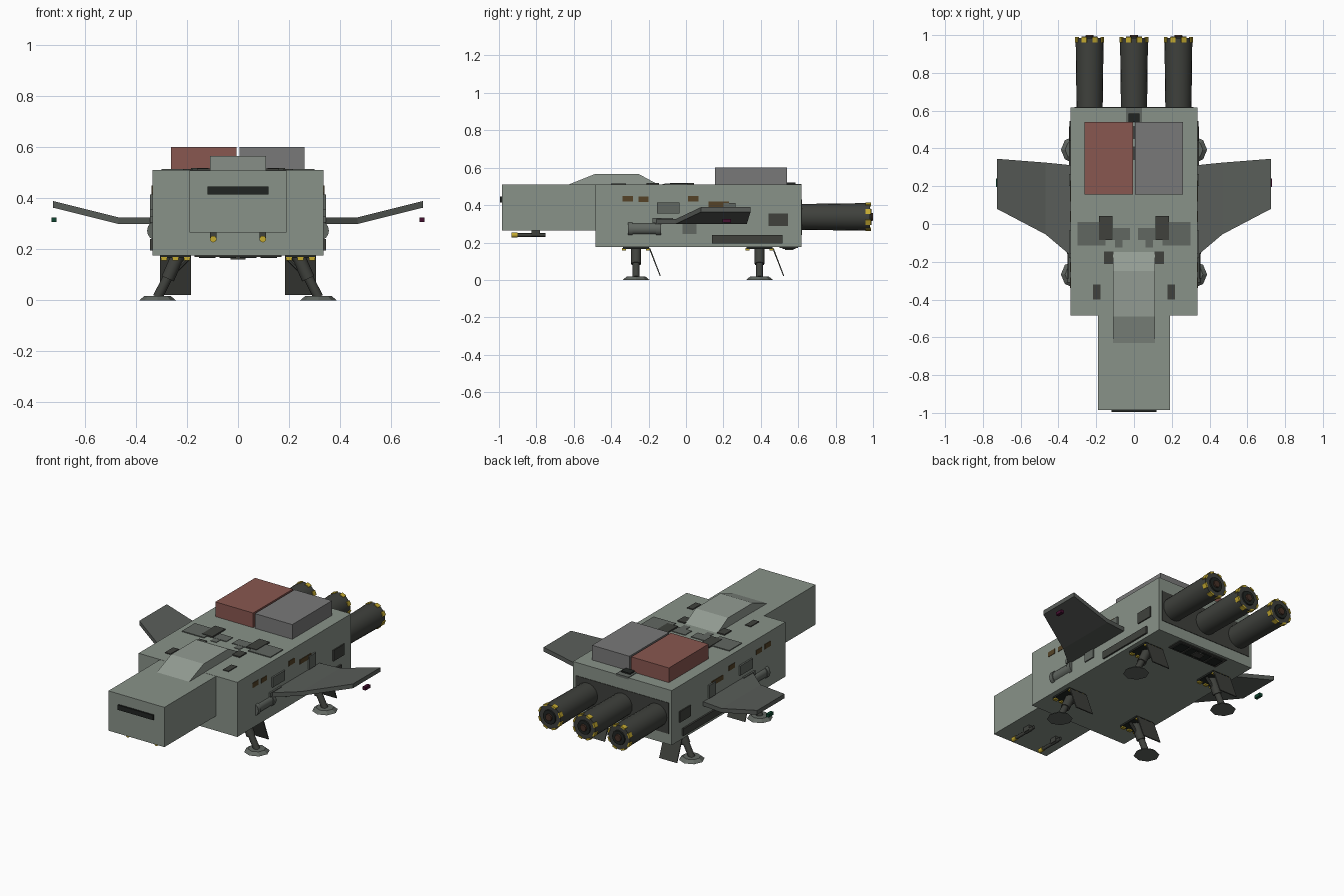
import bpy, bmesh, math
from mathutils import Vector, Matrix

if "Cube" in bpy.data.objects:
    bpy.data.objects.remove(bpy.data.objects["Cube"])


def mat(name, *rgb):
    m = bpy.data.materials.new(name)
    m.diffuse_color = (*rgb, 1)
    m.use_nodes = True
    m.node_tree.nodes["Principled BSDF"].inputs["Base Color"].default_value = m.diffuse_color
    return m


HULL = mat("hull_green", 0.25, 0.29, 0.25)
PANEL = mat("panel_grey", 0.12, 0.135, 0.12)
WING = mat("wing_grey", 0.10, 0.11, 0.10)
DARK = mat("dark_metal", 0.05, 0.053, 0.046)
BLACK = mat("black", 0.015, 0.018, 0.016)
YELLOW = mat("hazard_yellow", 0.55, 0.40, 0.03)
BROWN = mat("window_brown", 0.09, 0.055, 0.02)
RED = mat("cargo_red", 0.25, 0.095, 0.08)
GREY = mat("cargo_grey", 0.19, 0.19, 0.19)
RUST = mat("nozzle_rust", 0.06, 0.03, 0.02)
GLASS = mat("canopy_green", 0.29, 0.33, 0.29)


def finish(bm, name, m, smooth=False):
    bmesh.ops.recalc_face_normals(bm, faces=bm.faces)
    me = bpy.data.meshes.new(name)
    bm.to_mesh(me)
    bm.free()
    me.materials.append(m)
    ob = bpy.data.objects.new(name, me)
    bpy.context.collection.objects.link(ob)
    if smooth:
        bpy.ops.object.select_all(action='DESELECT')
        ob.select_set(True)
        bpy.context.view_layer.objects.active = ob
        bpy.ops.object.shade_smooth_by_angle(angle=math.radians(40))
    return ob


def box(name, x, y, z, m):
    """Box from (min, max) pairs."""
    bm = bmesh.new()
    lo, hi = zip(x, y, z)
    size = [b - a for a, b in zip(lo, hi)]
    mid = [(a + b) / 2 for a, b in zip(lo, hi)]
    bmesh.ops.create_cube(bm, size=1, matrix=Matrix.Translation(mid) @ Matrix.Diagonal((*size, 1)))
    return finish(bm, name, m)


def pair(name, x, y, z, m):
    """Box on the right and its mirror image on the left."""
    box(name + "_right", x, y, z, m)
    box(name + "_left", (-x[1], -x[0]), y, z, m)


def rod(name, a, b, r1, r2, m, n=16, smooth=True):
    a, b = Vector(a), Vector(b)
    d = b - a
    bm = bmesh.new()
    M = Matrix.Translation((a + b) / 2) @ d.to_track_quat('Z', 'Y').to_matrix().to_4x4()
    bmesh.ops.create_cone(bm, cap_ends=True, segments=n, radius1=r1, radius2=r2, depth=d.length, matrix=M)
    return finish(bm, name, m, smooth)


def loft(name, sections, m):
    """Closed solid through equal-length sections."""
    bm = bmesh.new()
    rings = [[bm.verts.new(p) for p in s] for s in sections]
    n = len(rings[0])
    for r, q in zip(rings, rings[1:]):
        for i in range(n):
            bm.faces.new((r[i], r[(i + 1) % n], q[(i + 1) % n], q[i]))
    bm.faces.new(rings[0])
    bm.faces.new(rings[-1])
    return finish(bm, name, m)


# hull, nose and canopy
box("main_hull", (-.335, .335), (-.485, .617), (.175, .51), HULL)
box("nose", (-.19, .19), (-.985, -.48), (.265, .509), HULL)
box("nose_window", (-.12, .12), (-.995, -.98), (.415, .445), BLACK)
canopy = [(-.64, .505), (-.49, .565), (-.25, .565), (-.14, .505)]
loft("canopy", [[(x, y, z) for y, z in canopy] for x in (-.11, .11)], GLASS)

# cargo boxes
box("cargo_box_left", (-.262, -.006), (.155, .54), (.505, .6), RED)
box("cargo_box_right", (.006, .26), (.155, .54), (.505, .6), GREY)

# wings: flat root, raised outer panel, with separate tip lights
for s, side in ((1, "right"), (-1, "left")):
    secs = []
    for x, y0, y1, z in ((.32, -.18, .31, .312), (.468, -.055, .325, .312), (.725, .08, .345, .376)):
        secs.append([(s * x, y0, z - .013), (s * x, y1, z - .013), (s * x, y1, z + .013), (s * x, y0, z + .013)])
    loft("wing_" + side, secs, WING)
box("tip_light_right", (.71, .73), (.195, .24), (.306, .325), mat("light_red", .06, .005, .03))
box("tip_light_left", (-.73, -.71), (.195, .24), (.306, .325), mat("light_green", .005, .06, .03))

# engines with hazard rim and nozzle
box("engine_bulkhead", (-.315, .315), (.61, .62), (.24, .43), DARK)
for i, x in enumerate((-.235, 0, .235)):
    c = .337
    rod(f"engine_{i}", (x, .6, c), (x, .985, c), .069, .074, DARK, 20)
    rod(f"engine_nozzle_{i}", (x, .98, c), (x, .992, c), .045, .042, BLACK, 20)
    rod(f"engine_hub_{i}", (x, .985, c), (x, 1.0, c), .024, .02, RUST, 12)
    for k in range(8):
        a = k * math.tau / 8 + math.pi / 8
        bm = bmesh.new()
        M = (Matrix.Translation((x, .975, c)) @ Matrix.Rotation(a, 4, 'Y')
             @ Matrix.Translation((0, 0, .072)) @ Matrix.Diagonal((.028, .028, .01, 1)))
        bmesh.ops.create_cube(bm, size=1, matrix=M)
        finish(bm, f"engine_hazard_mark_{i}_{k}", YELLOW)

# landing legs: bay frame, splayed strut, octagonal foot, open door
for s, side in ((1, "right"), (-1, "left")):
    for y, end in ((-.267, "front"), (.393, "rear")):
        tag = f"_{end}_{side}"
        xs = sorted((s * .185, s * .305))
        box("leg_bay" + tag, xs, (y - .07, y + .07), (.165, .18), BLACK)
        for k in range(3):
            x = s * (.2 + .045 * k)
            for e in (-1, 1):
                yy = y + e * .064
                box(f"bay_hazard_mark_{k}_{e}" + tag, (x - .012, x + .012), (yy - .01, yy + .01), (.157, .17), YELLOW)
        rod("upper_strut" + tag, (s * .235, y, .175), (s * .275, y, .085), .026, .026, DARK, 12)
        rod("lower_strut" + tag, (s * .27, y, .1), (s * .315, y, .012), .019, .019, DARK, 12)
        rod("side_brace" + tag, (s * .195, y, .165), (s * .285, y, .075), .009, .009, DARK, 8)
        rod("foot" + tag, (s * .315, y, 0), (s * .315, y, .018), .072, .05, PANEL, 8, False)
        door = [(y + .07, .165), (y + .127, .02), (y + .132, .022), (y + .077, .167)]
        loft("bay_door" + tag, [[(x, a, b) for a, b in door] for x in xs], DARK)

# nose guns
for s, side in ((1, "right"), (-1, "left")):
    x = s * .097
    rod("gun_" + side, (x, -.915, .24), (x, -.75, .24), .01, .01, DARK, 10)
    rod("gun_tip_" + side, (x, -.932, .24), (x, -.9, .24), .013, .013, YELLOW, 12)
    box("gun_mount_" + side, (x - .012, x + .012), (-.825, -.78), (.235, .268), DARK)

# side panels, windows and tanks
for i, (y0, y1, z0, z1, t, m) in enumerate((
        (-.34, -.283, .42, .45, .338, BROWN), (-.255, -.2, .417, .445, .338, BROWN),
        (.01, .068, .42, .45, .338, BROWN), (.12, .23, .39, .418, .338, BROWN),
        (-.155, -.035, .355, .415, .345, PANEL), (-.02, .055, .245, .31, .342, PANEL),
        (.2, .265, .33, .41, .345, PANEL), (.44, .545, .288, .355, .342, DARK),
        (.14, .515, .195, .24, .345, DARK), (-.18, -.07, .305, .33, .345, PANEL))):
    pair(f"side_panel_{i}", (.32, t), (y0, y1), (z0, z1), m)
for s, side in ((1, "right"), (-1, "left")):
    x = s * .317
    rod("side_tank_" + side, (x, -.3, .273), (x, -.14, .273), .034, .034, PANEL)
    for k, y in enumerate((-.31, -.16)):
        rod(f"tank_band_{k}_" + side, (x, y, .273), (x, y + .025, .273), .039, .039, PANEL)

# roof panels
for i, (x0, x1, y0, y1, h, m) in enumerate((
        (.15, .3, -.115, .01, .515, PANEL), (.115, .185, -.085, .042, .518, DARK),
        (.02, .11, -.085, -.02, .514, PANEL), (.06, .1, -.125, -.08, .513, PANEL),
        (.108, .16, -.212, -.145, .517, DARK), (.178, .216, -.4, -.32, .515, DARK))):
    pair(f"roof_panel_{i}", (x0, x1), (y0, y1), (.5, h), m)
box("roof_hatch", (-.043, .043), (.535, .618), (.5, .514), PANEL)
box("roof_hatch_block", (-.03, .03), (.54, .585), (.5, .522), BLACK)
for k, y in enumerate((.34, .45)):
    box(f"roof_spine_{k}", (-.012, .012), (y, y + .07), (.5, .517), DARK)

# belly vents
box("belly_vent_frame", (-.17, .17), (.5, .6), (.17, .18), DARK)
for k in range(4):
    x = -.12 + .08 * k
    box(f"belly_vent_{k}", (x - .032, x + .032), (.515, .585), (.165, .175), BLACK)
box("belly_sensor", (-.03, .03), (.53, .575), (.16, .18), DARK)
